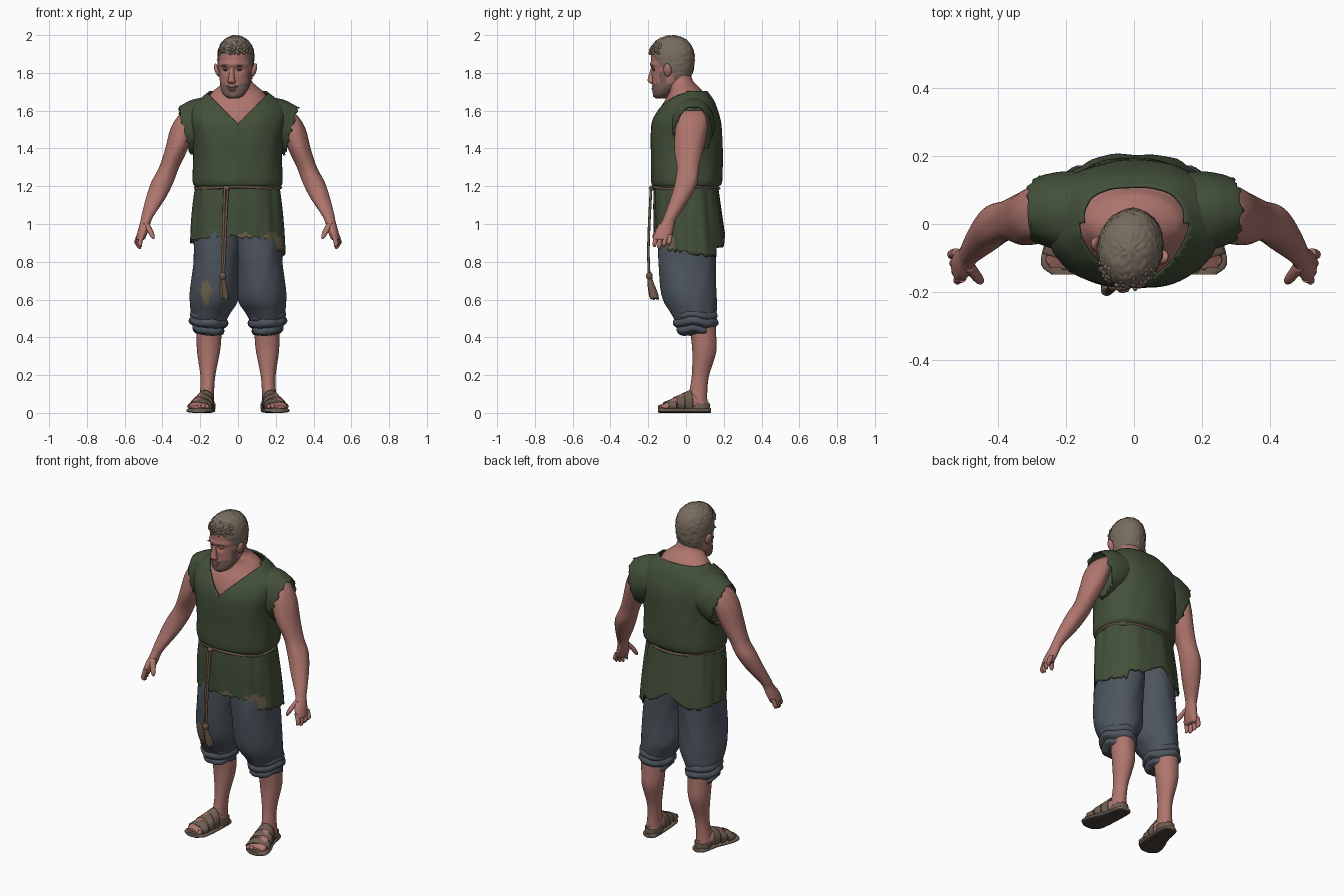
import bpy, bmesh, math, random
from mathutils import Vector, Matrix, noise

random.seed(4)
cube = bpy.data.objects.get("Cube")
if cube:
    bpy.data.objects.remove(cube, do_unlink=True)


def material(name, *rgb):
    mat = bpy.data.materials.new(name)
    mat.use_nodes = True
    mat.diffuse_color = (*rgb, 1)
    mat.node_tree.nodes["Principled BSDF"].inputs["Base Color"].default_value = (*rgb, 1)
    return mat


skin = material("skin", .43, .18, .155)
green = material("tunic green", .056, .08, .042)
blue = material("trouser blue grey", .075, .09, .112)
hair_brown = material("hair brown", .19, .15, .115)
stubble = material("stubble", .19, .12, .1)
leather = material("sandal leather", .16, .115, .085)
dark_sole = material("dark sole", .06, .048, .038)
rope_tan = material("rope tan", .16, .105, .07)
patch_tan = material("patch tan", .16, .125, .075)
eye_dark = material("eye dark", .05, .03, .025)


def finish(name, bm, mats):
    bmesh.ops.recalc_face_normals(bm, faces=bm.faces)
    for face in bm.faces:
        face.smooth = True
    mesh = bpy.data.meshes.new(name)
    bm.to_mesh(mesh)
    bm.free()
    for mat in mats:
        mesh.materials.append(mat)
    mesh.set_sharp_from_angle(angle=math.radians(50))
    obj = bpy.data.objects.new(name, mesh)
    bpy.context.collection.objects.link(obj)
    return obj


def smooth_rows(rows, steps):
    """Pass a smooth curve through the cross-section rows."""
    out, last = [], len(rows) - 1
    for i in range(last):
        quad = [rows[max(0, min(j, last))] for j in range(i - 1, i + 3)]
        for k in range(steps):
            u = k / steps
            out.append([(2*q + (r-p)*u + (2*p-5*q+4*r-s)*u*u + (3*q-p-3*r+s)*u**3) / 2
                        for p, q, r, s in zip(*quad)])
    return out + [list(rows[last])]


def loft(name, rows, *mats, axis=2, n=32, steps=4, side=1, folds=(0, 1, 0), square=1,
         cap=True, ragged=0, shape=None, edit=None, paint=None, thick=0):
    """Skin oval sections; a row is place on axis, two centres, two radii."""
    bm, rings = bmesh.new(), []
    rows = smooth_rows(rows, steps)
    amp, waves, twist = folds
    for t, a, b, ra, rb in rows:
        ring = []
        for i in range(n):
            ang = math.tau * i / n
            c, s = math.cos(ang), math.sin(ang)
            c, s = (math.copysign(abs(w) ** square, w) for w in (c, s))
            w = 1 + amp * (math.sin(waves*ang + twist*t) + .5*math.sin((2*waves+1)*ang - 1.7*twist*t))
            p = [a + max(ra, .002)*w*c, b + max(rb, .002)*w*s]
            edge = random.uniform(-ragged, ragged) if len(rings) == len(rows) - 1 else 0
            p.insert(axis, t + edge)
            v = Vector(p)
            if shape:
                v = shape(v)
            v.x *= side
            ring.append(bm.verts.new(v))
        rings.append(ring)
    for low, high in zip(rings, rings[1:]):
        for i in range(n):
            j = (i + 1) % n
            bm.faces.new((low[i], low[j], high[j], high[i]))
    if cap:
        bm.faces.new(rings[0])
        bm.faces.new(rings[-1])
    if edit:
        edit(bm)
    if paint:
        for face in bm.faces:
            face.material_index = paint(face.calc_center_median())
    obj = finish(name, bm, mats)
    if thick:
        mod = obj.modifiers.new("cloth thickness", 'SOLIDIFY')
        mod.thickness, mod.offset = thick, -1
    return obj


def blob(name, place, size, mat, turn=0):
    bm = bmesh.new()
    bmesh.ops.create_uvsphere(bm, u_segments=14, v_segments=8, radius=1)
    bm.transform(Matrix.Translation(place) @ Matrix.Rotation(turn, 4, 'Y') @ Matrix.Diagonal((*size, 1)))
    return finish(name, bm, [mat])


def rope(name, points, radius, mat, closed=False):
    curve = bpy.data.curves.new(name, 'CURVE')
    curve.dimensions, curve.bevel_depth, curve.bevel_resolution = '3D', radius, 2
    line = curve.splines.new('POLY')
    line.points.add(len(points) - 1)
    for point, co in zip(line.points, points):
        point.co = (*co, 1)
    line.use_cyclic_u = closed
    curve.materials.append(mat)
    obj = bpy.data.objects.new(name, curve)
    bpy.context.collection.objects.link(obj)


# Neck and upper chest
loft("chest_and_neck", [(1.4, 0, 0, .17, .15), (1.53, 0, 0, .19, .157), (1.61, 0, 0, .18, .137),
     (1.66, 0, 0, .16, .108), (1.7, 0, 0, .135, .09), (1.73, 0, -.015, .1, .078),
     (1.76, 0, -.03, .073, .066), (1.83, 0, -.05, .065, .06)], skin)


# Tunic body with a V neck
def cut_neck(bm):
    for s in (1, -1):
        bmesh.ops.bisect_plane(bm, geom=bm.verts[:] + bm.edges[:] + bm.faces[:],
                               plane_co=(0, 0, 1.53), plane_no=(s, 0, -1))
    gone = [f for f in bm.faces if f.calc_center_median().y < 0
            and f.calc_center_median().z > 1.53 + abs(f.calc_center_median().x)]
    bmesh.ops.delete(bm, geom=gone, context='FACES')


loft("tunic_body", [(1.18, 0, 0, .222, .168), (1.197, 0, 0, .224, .17), (1.225, 0, .004, .238, .188),
     (1.35, 0, .003, .235, .19), (1.45, 0, 0, .242, .19), (1.54, 0, .002, .258, .183),
     (1.61, 0, .01, .25, .157), (1.66, 0, .018, .205, .128), (1.705, 0, .022, .15, .091)],
     green, n=72, square=.88, folds=(.01, 5, 9), cap=False, edit=cut_neck, thick=.008)


# Tunic skirt with a torn hem
def hang(v):
    drop = 1.2 - v.z
    longer = .02 + .5 * v.y + (.18 if v.x > .17 else 0)
    if v.y > 0:
        longer -= max(0, .28 - 2.2 * abs(v.x + .02))
    v.z -= drop * longer
    return v


def hem_colour(p):
    return int(p.y < -.06 and p.x > -.06 and p.z < .938 + .014 * math.sin(p.x * 45))


loft("tunic_skirt", [(1.2, 0, 0, .222, .17), (1.1, 0, .005, .236, .177), (1, 0, .013, .246, .182),
     (.91, 0, .02, .252, .187)], green, patch_tan, n=80, steps=7, square=.9, folds=(.016, 9, 4),
     cap=False, ragged=.009, shape=hang, thick=.008, paint=hem_colour)

# Rope belt, knot, hanging strands and tassel
rope("belt", [(.227*math.cos(a), .175*math.sin(a), 1.192 + .004*math.sin(3*a))
     for a in (math.tau * i / 48 for i in range(48))], .007, rope_tan, True)
for k in (0, 1):
    rope("belt_strand", [(-.055 - .016*k, -.185, 1.19), (-.065 - .012*k, -.195, 1),
         (-.07 - .01*k, -.2, .85), (-.077 - .008*k, -.195, .72)], .007, rope_tan)
blob("belt_knot", (-.06, -.182, 1.19), (.018, .014, .014), rope_tan)
blob("tassel_knot", (-.08, -.194, .725), (.018, .018, .022), rope_tan)
loft("tassel", [(.73, -.08, -.194, .01, .01), (.69, -.079, -.188, .016, .016),
     (.64, -.074, -.175, .022, .023), (.605, -.07, -.167, .022, .024)], rope_tan, n=20,
     folds=(.08, 6, 0), ragged=.008)


# Limbs and clothing that come in pairs
def lean(v):
    v.x += (v.z - 1.5) * .28
    return v


def tread(v):
    v.y += .3 * (v.x - .19)
    v.z = max(v.z, .012)
    return v


def crease(v):
    v.z += .08 * (v.x - .155) + .006 * math.sin(40 * v.y)
    return v


def knee_patch(p):
    wide = .024 + .008 * math.sin(p.z * 60)
    return int(p.x < 0 and p.y < 0 and ((p.x + .17) / wide) ** 2 + ((p.z - .64) / .07) ** 2 < 1)


for side, word in ((1, "left_"), (-1, "right_")):
    loft(word + "sleeve", [(.13, .03, 1.545, .12, .125), (.2, .035, 1.528, .118, .13),
         (.26, .04, 1.505, .105, .128), (.282, .04, 1.495, .098, .126)], green, axis=0, side=side,
         n=40, cap=False, ragged=.012, folds=(.012, 5, 12), shape=lean, thick=.008)
    loft(word + "arm", [(1.6, .25, .04, .03, .045), (1.565, .27, .033, .052, .074),
         (1.5, .293, .027, .064, .085), (1.4, .324, .017, .06, .078), (1.3, .365, .012, .053, .059),
         (1.22, .402, 0, .059, .059), (1.14, .435, -.03, .052, .052), (1.05, .475, -.075, .034, .038),
         (1.015, .487, -.092, .028, .035), (.97, .5, -.112, .028, .046),
         (.925, .514, -.124, .024, .046), (.915, .515, -.125, .016, .038)], skin, side=side,
         folds=(.024, 3, 14))
    for i in range(4):
        x, y, tip = .513 + .006 * i, -.163 + .025 * i, .868 + .009 * abs(i - 1)
        loft(word + "finger", [(.945, x - .008, y + .004, .013, .013), (.91, x + .004, y, .013, .013),
             (tip + .012, x + .006, y - .004, .011, .011), (tip, x, y - .004, .004, .004)],
             skin, side=side, n=10, steps=3)
    loft(word + "thumb", [(1.005, .487, -.12, .016, .018), (.965, .466, -.15, .016, .016),
         (.935, .453, -.165, .012, .013), (.92, .448, -.168, .004, .005)], skin, side=side, n=12)

    # Baggy trouser leg gathered into rolled cuffs
    loft(word + "trouser_leg", [(1.02, .095, .01, .125, .15), (.9, .108, .006, .126, .155),
         (.8, .116, .006, .121, .155), (.7, .122, .01, .126, .15), (.63, .126, .016, .129, .145),
         (.58, .131, .025, .123, .137), (.535, .143, .038, .106, .122), (.49, .152, .047, .09, .106)],
         blue, patch_tan, side=side, n=64, steps=6, folds=(.014, 4, 14), paint=knee_patch)
    for k, (z, wide) in enumerate(((.512, .096), (.476, .099), (.438, .082))):
        loft(word + "rolled_cuff", [(z + .034, .154, .047, wide - .02, wide),
             (z + .012, .155, .048, wide, wide + .016), (z - .01, .156, .052, wide, wide + .016),
             (z - .026, .156, .058, wide - .022, wide - .008)], blue, side=side, n=48,
             folds=(.03, 3 + k, 30), shape=crease)

    # Lower leg, foot and sandal
    loft(word + "lower_leg", [(.5, .155, .085, .07, .07), (.4, .155, .093, .066, .067),
         (.32, .156, .096, .06, .063), (.2, .159, .076, .04, .046), (.12, .163, .066, .037, .047),
         (.05, .168, .062, .042, .052)], skin, side=side, folds=(.015, 3, 10))
    loft(word + "foot", [(.118, .165, .04, .018, .02), (.08, .167, .05, .04, .035),
         (.01, .177, .06, .046, .05), (-.05, .191, .05, .053, .036), (-.1, .202, .036, .055, .022),
         (-.13, .205, .03, .042, .011)], skin, axis=1, side=side)
    loft(word + "sandal_sole", [(.132, .165, .013, .02, .012), (.11, .166, .013, .044, .013),
         (.02, .176, .013, .054, .013), (-.06, .195, .013, .069, .013), (-.12, .205, .013, .068, .013),
         (-.148, .207, .013, .036, .012)], leather, dark_sole, axis=1, side=side, square=.7,
         paint=lambda p: int(p.z < .008))
    for y, x, z, wide, tall in ((-.09, .2, .036, .065, .034), (-.04, .189, .047, .06, .047),
                                (.006, .178, .052, .053, .062)):
        loft(word + "sandal_strap", [(y - .021, x + .004, z, wide, tall - .009),
             (y + .021, x - .004, z, wide - .004, tall + .007)], leather, axis=1, side=side,
             cap=False, thick=.008, shape=tread)
    loft(word + "heel_cup", [(.02, .167, .068, .047, .06), (.05, .166, .07, .046, .057)], leather,
         side=side, cap=False, thick=.006)
    for i in range(5):
        blob(word + "toe", (side * (.163 + .021 * i), -.132 + .007 * i, .033), (.012, .018, .012), skin)


# Head, made facing forward and then turned to its right
def is_hair(p):
    back = max(0, min(1, (p.y + .09) / .08))
    return p.z > (1.77 if p.y > .025 else 1.9 - .1 * back)


def sculpt(v):
    if is_hair(v):
        out = (v - Vector((0, 0, 1.86))).normalized()
        v += out * (.004 + .005 * noise.noise(v * 90))
    elif v.y < -.03:
        for s in (1, -1):
            near = ((v.x - s * .036) ** 2 + (v.z - 1.818) ** 2) / .016 ** 2
            v.y += .014 * math.exp(-near)
        v.y -= .007 * math.exp(-((v.z - 1.845) / .012) ** 2)
    return v


def head_colour(p):
    if is_hair(p):
        return 1
    jaw = p.z < 1.735 - .012 * math.cos(p.x * 50) and p.y < .02
    return 2 if jaw or (p.z < 1.81 and -.05 < p.y < -.015) else 0


parts = [loft("head", [(1.664, 0, -.06, .025, .026), (1.68, 0, -.05, .052, .05), (1.71, 0, -.035, .071, .067),
              (1.75, 0, -.01, .081, .092), (1.8, 0, 0, .088, .106), (1.85, 0, .003, .091, .113),
              (1.9, 0, .003, .092, .113), (1.945, 0, 0, .08, .1), (1.978, 0, 0, .052, .067),
              (1.994, 0, 0, .012, .016)], skin, hair_brown, stubble, n=72, steps=7,
              shape=sculpt, paint=head_colour),
         loft("nose", [(1.835, 0, -.1, .012, .01), (1.8, 0, -.106, .013, .015),
              (1.768, 0, -.11, .018, .02), (1.752, 0, -.11, .022, .017), (1.742, 0, -.1, .014, .01)],
              skin, n=16),
         blob("moustache", (0, -.096, 1.729), (.034, .01, .007), stubble),
         blob("upper_lip", (0, -.101, 1.717), (.024, .009, .005), skin),
         blob("lower_lip", (0, -.098, 1.707), (.021, .009, .006), skin),
         blob("chin", (0, -.082, 1.684), (.03, .02, .018), stubble)]
for s in (1, -1):
    parts += [blob("eye", (s * .036, -.086, 1.814), (.012, .009, .004), eye_dark),
              blob("eyelid", (s * .036, -.086, 1.822), (.018, .011, .006), skin, s * .15),
              blob("eyebrow", (s * .038, -.1, 1.839), (.021, .009, .004), hair_brown, s * .1),
              blob("ear", (s * .1, -.003, 1.815), (.013, .022, .036), skin, s * .3)]
# Short curls along the fringe
for i in range(90):
    a, z = random.uniform(-1.1, 1.1), random.uniform(1.9, 1.965)
    reach = math.sqrt(max(0, 1 - ((z - 1.87) / .125) ** 2))
    size = random.uniform(.006, .01)
    parts.append(blob("fringe_curl", (.098 * reach * math.sin(a), -.123 * reach * math.cos(a), z),
                      (size, size, size), hair_brown))
turn = Matrix.Translation((-.012, -.075, 0)) @ Matrix.Rotation(-.2, 4, 'Z')
for part in parts:
    part.data.transform(turn)
